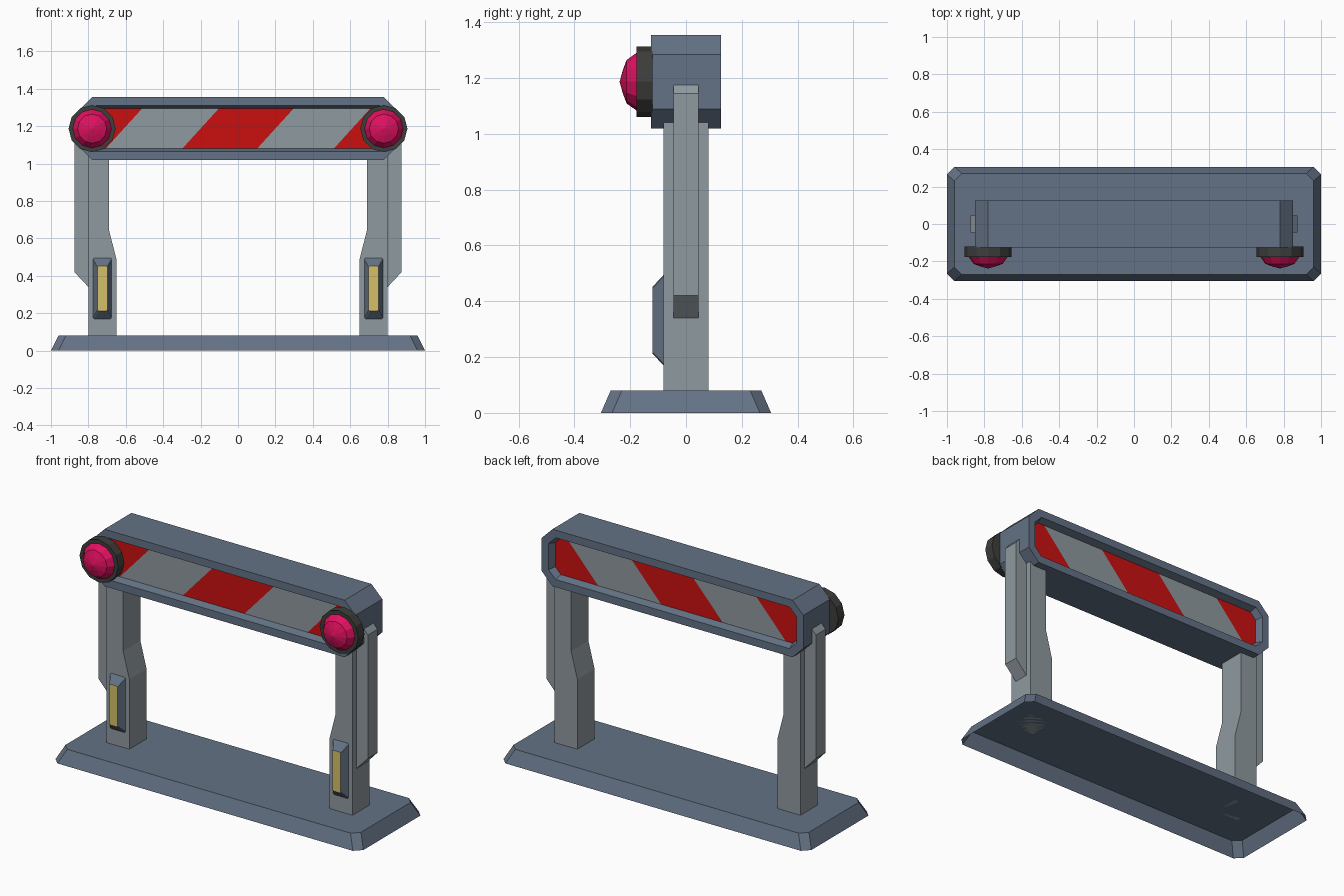
import bpy, bmesh, math
from mathutils import Vector

if "Cube" in bpy.data.objects:
    bpy.data.objects.remove(bpy.data.objects["Cube"])


def material(name, rgb):
    m = bpy.data.materials.new(name)
    m.diffuse_color = (*rgb, 1)
    m.use_nodes = True
    m.node_tree.nodes["Principled BSDF"].inputs["Base Color"].default_value = m.diffuse_color
    return m


BLUE = material("slate blue paint", (0.127, 0.168, 0.235))
GREY = material("light grey metal", (0.275, 0.320, 0.345))
RED = material("stripe red", (0.60, 0.005, 0.005))
PINK = material("lamp pink", (0.75, 0.005, 0.114))
BLACK = material("lamp housing black", (0.047, 0.047, 0.044))
YELLOW = material("reflector yellow", (0.66, 0.53, 0.14))


def finish(bm, name, mats):
    bmesh.ops.recalc_face_normals(bm, faces=bm.faces)
    me = bpy.data.meshes.new(name)
    bm.to_mesh(me)
    bm.free()
    for m in mats:
        me.materials.append(m)
    ob = bpy.data.objects.new(name, me)
    bpy.context.collection.objects.link(ob)
    return ob


def loft(rings, start=True, end=True):
    """Skin a list of vertex loops; returns bmesh and the two caps."""
    bm = bmesh.new()
    loops = [[bm.verts.new(p) for p in r] for r in rings]
    for a, b in zip(loops, loops[1:]):
        n = len(a)
        for i in range(n):
            bm.faces.new((a[i], a[(i + 1) % n], b[(i + 1) % n], b[i]))
    c0 = bm.faces.new(loops[0]) if start else None
    c1 = bm.faces.new(loops[-1]) if end else None
    return bm, c0, c1


def octagon(hx, hy, c):
    """Rectangle with cut corners."""
    return [(hx - c, -hy), (hx, -hy + c), (hx, hy - c), (hx - c, hy),
            (-hx + c, hy), (-hx, hy - c), (-hx, -hy + c), (-hx + c, -hy)]


def prism_y(profile, hy):
    return loft([[(x, y, z) for x, z in profile] for y in (-hy, hy)])


# Base plate: tapered tray, open underneath
bm, _, _ = loft([[(x, y, 0) for x, y in octagon(1.0, 0.305, 0.04)],
                 [(x, y, 0.08) for x, y in octagon(0.96, 0.27, 0.04)]], start=False)
finish(bm, "base_plate", [BLUE])

# Cross beam with recessed striped panels front and back
ZC = 1.1875
rings = []
for y, d in ((-0.085, 0.06), (-0.125, 0.045), (0.125, 0.045), (0.085, 0.06)):
    inner = [(x, y, z + ZC) for x, z in octagon(0.85 - d, 0.1675 - d, 0.07 - 0.55 * d)]
    outer = [(x, y, z + ZC) for x, z in octagon(0.85, 0.1675, 0.07)]
    rings += [inner] if abs(y) < 0.1 else ([inner, outer] if y < 0 else [outer, inner])
bm, front, back = loft(rings)
bm.normal_update()
panels = [front, back]
for f in panels:
    f.material_index = 1
for xm in (-0.61, -0.2, 0.2, 0.61):
    faces = [f for f in bm.faces if f.material_index == 1]
    geom = faces + list({e for f in faces for e in f.edges}) + \
        list({v for f in faces for v in f.verts})
    bmesh.ops.bisect_plane(bm, geom=geom, plane_co=(xm, 0, ZC),
                           plane_no=Vector((1, 0, -0.91)).normalized())
for f in bm.faces:
    if f.material_index == 1:
        c = f.calc_center_median()
        s = abs(c.x - 0.91 * (c.z - ZC))
        if s < 0.2 or s > 0.61:
            f.material_index = 2
finish(bm, "striped_beam", [BLUE, GREY, RED])

for side, s in (("left", -1), ("right", 1)):
    # Post with a step on its inner edge
    post = [(0.65, 0.08), (0.80, 0.08), (0.80, 1.04), (0.69, 1.04), (0.69, 0.645), (0.65, 0.49)]
    bm, _, _ = prism_y([(s * x, z) for x, z in post], 0.08)
    finish(bm, side + "_post", [GREY])

    # Outer brace running up onto the beam end
    brace = [(0.80, 0.34), (0.875, 0.42), (0.875, 1.145), (0.85, 1.175), (0.80, 1.175)]
    bm, _, _ = prism_y([(s * x, z) for x, z in brace], 0.045)
    finish(bm, side + "_brace", [GREY])

    # Reflector: tapered box with a yellow front face
    box = []
    for y, hx, z0, z1 in ((-0.08, 0.05, 0.17, 0.495), (-0.12, 0.026, 0.212, 0.452)):
        zc = (z0 + z1) / 2
        box.append([(s * 0.725 + x, y, zc + z) for x, z in octagon(hx, (z1 - z0) / 2, 0.006)])
    bm, _, cap = loft(box)
    cap.material_index = 1
    finish(bm, side + "_reflector", [BLUE, YELLOW])

    # Round lamp: black housing and faceted pink lens
    def ring(r, y, n=12):
        return [(s * 0.78 + r * math.cos(2 * math.pi * i / n), y,
                 1.187 + r * math.sin(2 * math.pi * i / n)) for i in range(n)]

    bm, _, _ = loft([ring(0.126, -0.12), ring(0.126, -0.177)])
    finish(bm, side + "_lamp_housing", [BLACK])
    bm, _, tip = loft([ring(0.104, -0.176), ring(0.078, -0.213), ring(0.04, -0.227)], start=False)
    bmesh.ops.poke(bm, faces=[tip], offset=0.0)
    for v in bm.verts:
        if abs(v.co.x - s * 0.78) < 0.001 and abs(v.co.z - 1.187) < 0.001:
            v.co.y = -0.238
    finish(bm, side + "_lamp_lens", [PINK])
